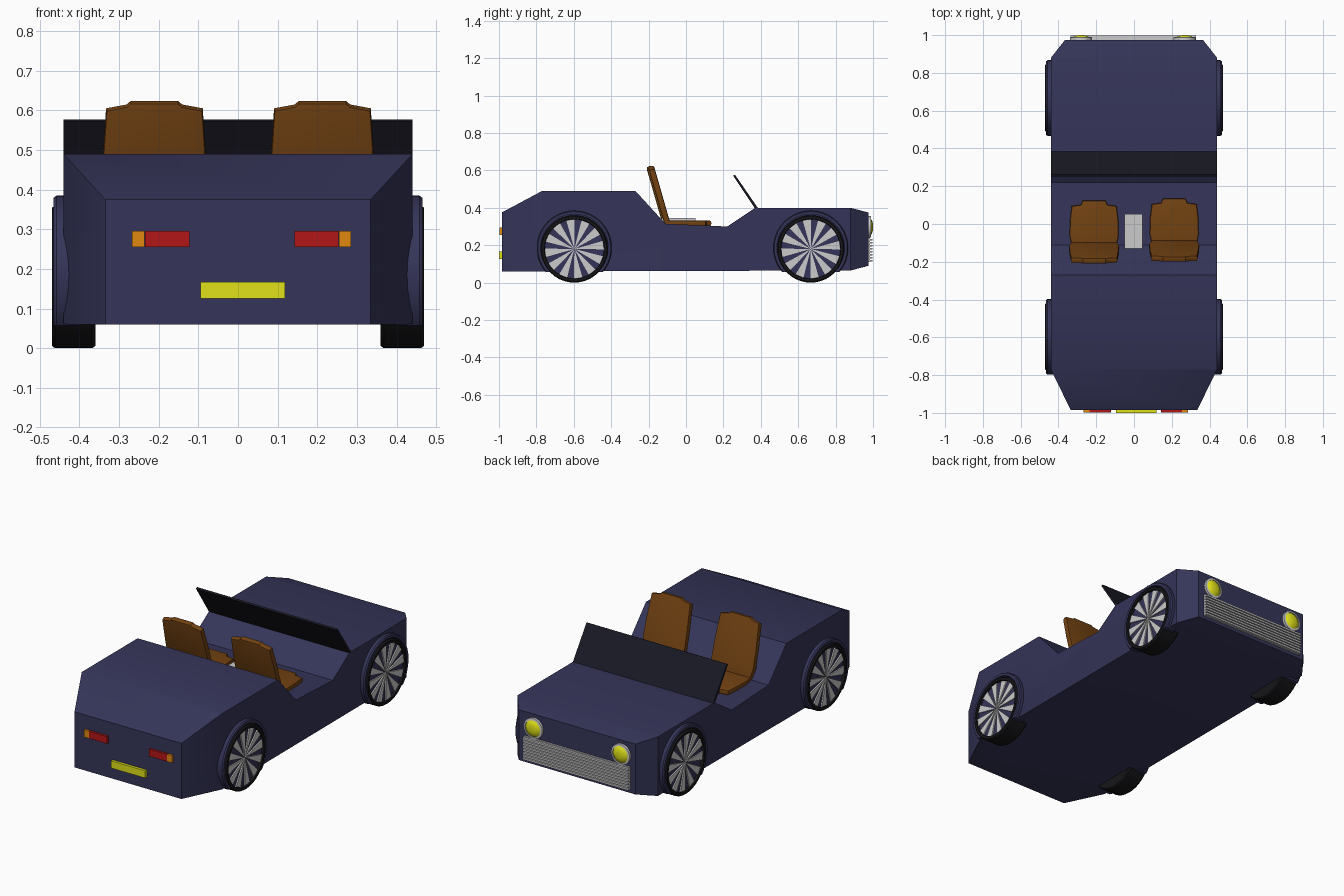
import bpy, bmesh, math
from mathutils import Matrix, Vector

if "Cube" in bpy.data.objects:
    bpy.data.objects.remove(bpy.data.objects["Cube"])


def material(name, r, g, b):
    m = bpy.data.materials.new(name)
    m.diffuse_color = (r, g, b, 1)
    m.use_nodes = True
    m.node_tree.nodes["Principled BSDF"].inputs["Base Color"].default_value = m.diffuse_color
    return m


NAVY = material("navy_paint", 0.035, 0.035, 0.10)
BLACK = material("black_rubber", 0.008, 0.008, 0.01)
GLASS = material("dark_glass", 0.01, 0.01, 0.018)
LEATHER = material("brown_leather", 0.17, 0.055, 0.006)
YELLOW = material("yellow", 0.75, 0.75, 0.01)
RED = material("red", 0.45, 0.008, 0.008)
ORANGE = material("orange", 0.75, 0.25, 0.005)


def finish(bm, name, mat=None, smooth=None):
    bmesh.ops.recalc_face_normals(bm, faces=bm.faces[:])
    me = bpy.data.meshes.new(name)
    bm.to_mesh(me)
    bm.free()
    ob = bpy.data.objects.new(name, me)
    bpy.context.collection.objects.link(ob)
    if mat:
        me.materials.append(mat)
    if smooth:
        bpy.ops.object.select_all(action='DESELECT')
        ob.select_set(True)
        bpy.context.view_layer.objects.active = ob
        bpy.ops.object.shade_smooth_by_angle(angle=math.radians(smooth))
    return ob


def extrude_yz(bm, profile, x0, x1):
    """Prism from a y-z outline, running along x."""
    face = bm.faces.new([bm.verts.new((x0, y, z)) for y, z in profile])
    out = bmesh.ops.extrude_face_region(bm, geom=[face])
    moved = [v for v in out["geom"] if isinstance(v, bmesh.types.BMVert)]
    bmesh.ops.translate(bm, verts=moved, vec=(x1 - x0, 0, 0))


def cut(bm, point, normal):
    """Slice away everything on the normal side and cap the hole."""
    geom = bm.verts[:] + bm.edges[:] + bm.faces[:]
    res = bmesh.ops.bisect_plane(bm, geom=geom, plane_co=point, plane_no=normal, clear_outer=True)
    edges = [e for e in res["geom_cut"] if isinstance(e, bmesh.types.BMEdge)]
    bmesh.ops.holes_fill(bm, edges=edges)


def box(name, x, y, z, mat=None):
    bm = bmesh.new()
    bmesh.ops.create_cube(bm, size=1)
    for v in bm.verts:
        v.co = [r[0] + (c + 0.5) * (r[1] - r[0]) for c, r in zip(v.co, (x, y, z))]
    return finish(bm, name, mat)


def lathe(name, profile, centre, axis, mat=None, steps=40, floor=None):
    """Spin (radius, distance) points about the given axis."""
    bm = bmesh.new()
    verts = [bm.verts.new((r, 0, d)) for r, d in profile]
    edges = [bm.edges.new(p) for p in zip(verts, verts[1:])]
    bmesh.ops.spin(bm, geom=verts + edges, cent=(0, 0, 0), axis=(0, 0, 1),
                   angle=2 * math.pi, steps=steps)
    bmesh.ops.remove_doubles(bm, verts=bm.verts[:], dist=1e-5)
    rot = Vector((0, 0, 1)).rotation_difference(Vector(axis)).to_matrix().to_4x4()
    bm.transform(Matrix.Translation(centre) @ rot)
    if floor is not None:
        cut(bm, (0, 0, floor), (0, 0, -1))
    return finish(bm, name, mat, 35)


# Body shell: side profile, then the four plan corners sliced off
bm = bmesh.new()
extrude_yz(bm, [(-0.985, 0.06), (-0.985, 0.375), (-0.77, 0.49), (-0.27, 0.49), (-0.11, 0.315),
                (0.22, 0.30), (0.37, 0.40), (0.88, 0.40), (0.975, 0.375), (0.975, 0.09),
                (0.88, 0.065)], -0.44, 0.44)
for s in (-1, 1):
    cut(bm, (s * 0.44, -0.77, 0), (s * 0.215, -0.105, 0))
    cut(bm, (s * 0.44, 0.88, 0), (s * 0.095, 0.075, 0))
finish(bm, "body", NAVY, 30)

# Windscreen
bm = bmesh.new()
extrude_yz(bm, [(0.37, 0.395), (0.252, 0.572), (0.262, 0.577), (0.386, 0.397)], -0.44, 0.44)
finish(bm, "windscreen", GLASS)


# Seats: one padded outline reused for the back and the cushion
def pad(name, outline, thickness, matrix):
    bm = bmesh.new()
    half = [p for p in outline]
    loop = half + [(-u, v) for u, v in reversed(half)]
    face = bm.faces.new([bm.verts.new((u, v, 0)) for u, v in loop])
    out = bmesh.ops.extrude_face_region(bm, geom=[face])
    top = [g for g in out["geom"] if isinstance(g, bmesh.types.BMVert)]
    bmesh.ops.translate(bm, verts=top, vec=(0, 0, thickness))
    bmesh.ops.recalc_face_normals(bm, faces=bm.faces[:])
    bm.normal_update()
    rims = [e for e in bm.edges if abs(e.verts[0].co.z - e.verts[1].co.z) < 1e-6]
    bmesh.ops.bevel(bm, geom=rims, offset=0.011, segments=2, profile=0.6, affect='EDGES')
    bm.transform(matrix)
    finish(bm, name, LEATHER, 40)


back = [(0.118, -0.02), (0.133, 0.06), (0.131, 0.16), (0.122, 0.297), (0.070, 0.307), (0.060, 0.316)]
cushion = [(0.118, 0.0), (0.130, 0.06), (0.128, 0.14), (0.119, 0.215), (0.070, 0.222), (0.060, 0.245)]
for side, x, y in (("left", -0.211, -0.01), ("right", 0.213, 0.0)):
    lean = Matrix.Rotation(math.radians(90 + 16), 4, 'X')
    pad(side + "_seat_back", back, 0.032, Matrix.Translation((x, y - 0.085, 0.323)) @ lean)
    pad(side + "_seat_cushion", cushion, 0.03, Matrix.Translation((x, y - 0.11, 0.302)))

# Centre console
box("centre_console", (-0.05, 0.046), (-0.13, 0.052), (0.29, 0.345))

# Wheels: tyre, arch flare, dark disc and twelve tapered spokes
SPOKES = 12
for end, y in (("rear", -0.597), ("front", 0.667)):
    for side, s in (("left", -1), ("right", 1)):
        tag = f"{end}_{side}_"
        c, axis = (0, y, 0.18), (s, 0, 0)
        lathe(tag + "tyre", [(0, 0.36), (0.174, 0.36), (0.18, 0.368), (0.18, 0.462), (0.174, 0.47),
                             (0.160, 0.47), (0.158, 0.455)], c, axis, BLACK)
        lathe(tag + "wheel_disc", [(0, 0.456), (0.159, 0.456)], c, axis, NAVY)
        lathe(tag + "arch_flare", [(0.181, 0.40), (0.200, 0.40), (0.200, 0.458), (0.195, 0.465),
                                   (0.181, 0.465), (0.181, 0.40)], (0, y, 0.185), axis, NAVY, floor=0.057)
        bm = bmesh.new()
        for i in range(SPOKES):
            a = 2 * math.pi * (i + 0.25) / SPOKES
            da = math.pi / SPOKES * 0.55
            wedge = [(y, 0.18)] + [(y + 0.158 * math.cos(a + t), 0.18 + 0.158 * math.sin(a + t))
                                   for t in (-da, da)]
            extrude_yz(bm, wedge, s * 0.456, s * 0.463)
        finish(bm, tag + "spokes")

# Tail lamps and number plate
box("number_plate", (-0.095, 0.118), (-1.0, -0.98), (0.126, 0.167), YELLOW)
box("left_tail_lamp", (-0.235, -0.123), (-0.998, -0.98), (0.255, 0.296), RED)
box("left_indicator", (-0.267, -0.236), (-0.998, -0.98), (0.255, 0.296), ORANGE)
box("right_tail_lamp", (0.142, 0.254), (-0.998, -0.98), (0.255, 0.296), RED)
box("right_indicator", (0.255, 0.285), (-0.998, -0.98), (0.255, 0.296), ORANGE)

# Headlamps: grey bezel with a shallow domed lens
for side, x in (("left", -0.28), ("right", 0.268)):
    c = (x, 0, 0.298)
    lathe(side + "_headlamp_bezel", [(0.058, 0.97), (0.058, 0.988), (0.047, 0.990), (0.047, 0.97)],
          c, (0, 1, 0))
    lathe(side + "_headlamp_lens", [(0.047, 0.985), (0.036, 0.994), (0.02, 0.999), (0, 1.0)],
          c, (0, 1, 0), YELLOW)

# Grille: backing frame with horizontal slats
box("grille_frame", (-0.335, 0.328), (0.965, 0.985), (0.11, 0.24))
for i in range(8):
    z = 0.112 + i * 0.016
    box(f"grille_slat_{i + 1}", (-0.335, 0.328), (0.98, 0.997), (z, z + 0.010))
